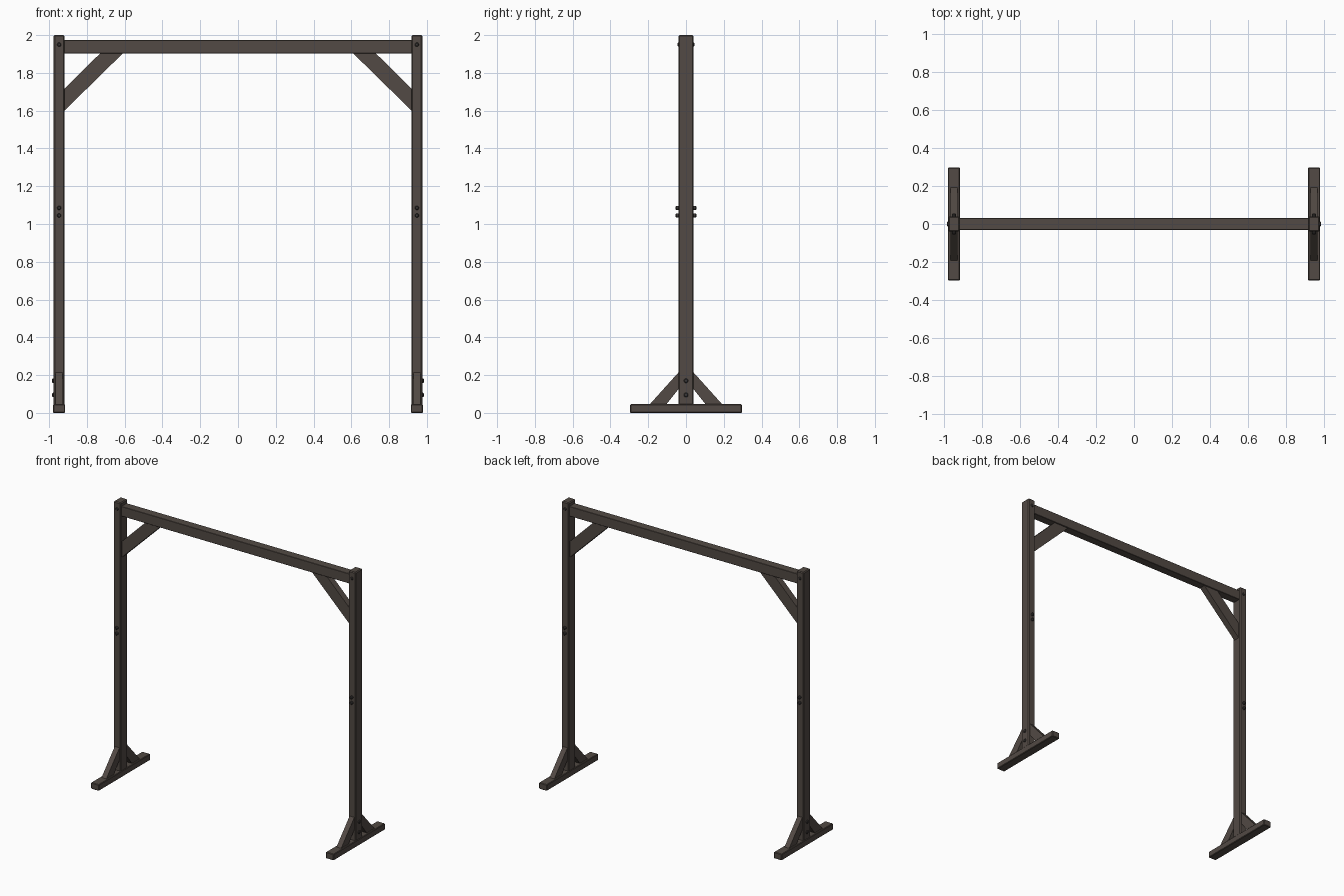
import bpy, math
from mathutils import Vector

cube = bpy.data.objects.get("Cube")
if cube:
    bpy.data.objects.remove(cube)


def material(name, colour):
    m = bpy.data.materials.new(name)
    m.use_nodes = True
    m.diffuse_color = colour
    m.node_tree.nodes["Principled BSDF"].inputs["Base Color"].default_value = colour
    return m


WOOD = material("dark wood", (0.085, 0.068, 0.058, 1))
IRON = material("dark iron", (0.045, 0.04, 0.038, 1))


def finish(obj, name, mat, bevel=0):
    obj.name = name
    obj.data.materials.append(mat)
    if bevel:
        b = obj.modifiers.new("Bevel", "BEVEL")
        b.width, b.segments = bevel, 1
    return obj


def beam(name, lo, hi, bevel=0.004):
    lo, hi = Vector(lo), Vector(hi)
    bpy.ops.mesh.primitive_cube_add(size=1, location=(lo + hi) / 2)
    obj = bpy.context.object
    obj.scale = hi - lo
    bpy.ops.object.transform_apply(location=False, rotation=False, scale=True)
    return finish(obj, name, WOOD, bevel)


def brace(name, outline, axis, centre, width):
    """Extrude an outline of (across, z) pairs along the x or y axis."""
    verts = []
    for off in (centre - width / 2, centre + width / 2):
        verts += [(off, a, z) if axis == "x" else (a, off, z) for a, z in outline]
    n = len(outline)
    faces = [list(range(n)), list(range(2 * n - 1, n - 1, -1))]
    faces += [(i, i + n, (i + 1) % n + n, (i + 1) % n) for i in range(n)]
    mesh = bpy.data.meshes.new(name)
    mesh.from_pydata(verts, [], faces)
    obj = bpy.data.objects.new(name, mesh)
    bpy.context.collection.objects.link(obj)
    bpy.context.view_layer.objects.active = obj
    bpy.ops.object.select_all(action="DESELECT")
    obj.select_set(True)
    bpy.ops.object.mode_set(mode="EDIT")
    bpy.ops.mesh.select_all(action="SELECT")
    bpy.ops.mesh.normals_make_consistent(inside=False)
    bpy.ops.object.mode_set(mode="OBJECT")
    return finish(obj, name, WOOD)


def bolt(name, base, direction, height, radius=0.011):
    """Round bolt head standing out of a surface, sunk slightly into it."""
    d = Vector(direction)
    bpy.ops.mesh.primitive_cylinder_add(
        vertices=12, radius=radius, depth=height + 0.004,
        location=Vector(base) + d * (height - 0.004) / 2,
        rotation=d.to_track_quat("Z", "Y").to_euler())
    finish(bpy.context.object, name, IRON, 0.004)
    bpy.ops.object.shade_smooth_by_angle(angle=math.radians(50))


# Crossbeam between the posts
beam("crossbeam", (-0.93, -0.031, 1.902), (0.93, 0.031, 1.973), 0.002)

for side, s in (("left", 1), ("right", -1)):
    x = 0.947 * s
    # Post and foot
    beam(side + "_post", (x - 0.029, -0.04, 0.04), (x + 0.029, 0.04, 2.0), 0.006)
    beam(side + "_foot", (x - 0.032, -0.296, 0.004 - 0.004), (x + 0.032, 0.296, 0.046))

    # Diagonal brace under the crossbeam
    brace(side + "_upper_brace",
          [(s * a, z) for a, z in ((0.925, 1.594), (0.605, 1.908), (0.725, 1.908), (0.925, 1.71))],
          "y", 0, 0.046)

    for end, e in (("back", 1), ("front", -1)):
        # Diagonal foot brace
        brace(f"{side}_{end}_foot_brace",
              [(e * a, z) for a, z in ((0.03, 0.225), (0.195, 0.042), (0.107, 0.042), (0.03, 0.138))],
              "x", x, 0.038)
        # Paired middle bolts and the crossbeam bolt
        for z in (1.045, 1.085):
            bolt(f"{side}_{end}_middle_bolt", (x, e * 0.04, z), (0, e, 0), 0.015)
        bolt(f"{side}_{end}_top_bolt", (x, e * 0.04, 1.95), (0, e, 0), 0.006)

    # Bolts on the outer side of the post base
    for z in (0.095, 0.17):
        bolt(side + "_base_bolt", (x + s * 0.029, 0, z), (s, 0, 0), 0.008, 0.012)
